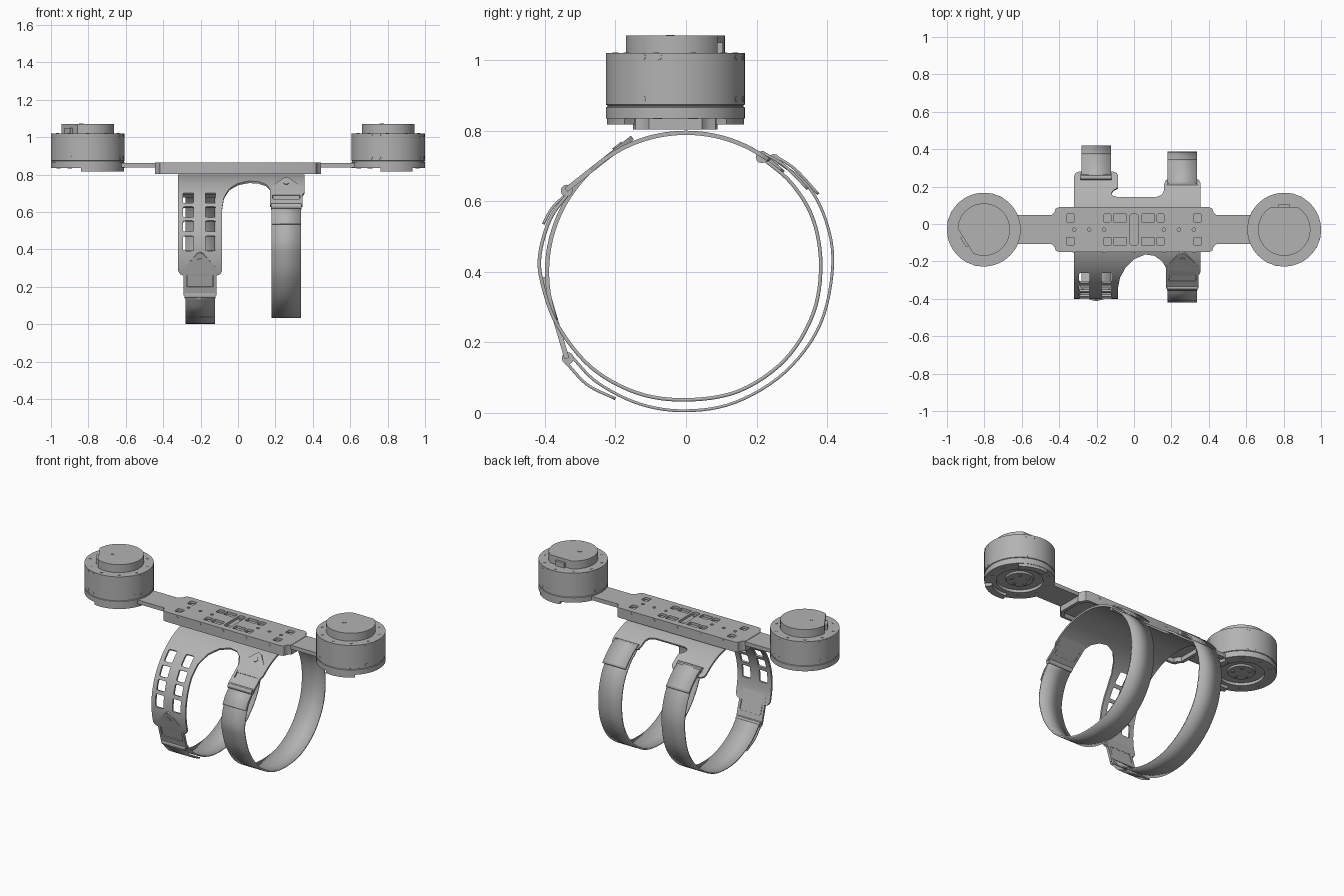
import bpy, bmesh, math
from math import sin, cos, pi, radians
from mathutils import Vector, Matrix

cube = bpy.data.objects.get("Cube")
if cube:
    bpy.data.objects.remove(cube, do_unlink=True)

grey = bpy.data.materials.new("plain_grey")
grey.use_nodes = True
grey.diffuse_color = (0.45, 0.45, 0.45, 1)
grey.node_tree.nodes["Principled BSDF"].inputs["Base Color"].default_value = (0.45, 0.45, 0.45, 1)


def finish(name, bm):
    bmesh.ops.remove_doubles(bm, verts=bm.verts, dist=1e-5)
    bmesh.ops.recalc_face_normals(bm, faces=bm.faces)
    mesh = bpy.data.meshes.new(name)
    bm.to_mesh(mesh)
    bm.free()
    mesh.materials.clear()
    mesh.materials.append(grey)
    ob = bpy.data.objects.new(name, mesh)
    bpy.context.scene.collection.objects.link(ob)
    bpy.ops.object.select_all(action='DESELECT')
    ob.select_set(True)
    bpy.context.view_layer.objects.active = ob
    bpy.ops.object.shade_smooth_by_angle(angle=radians(30))
    return ob


def sheet(name, outlines, low, high, place=None, cuts=()):
    """Solid flat sheet with holes (later outlines), optionally sliced and mapped."""
    cu = bpy.data.curves.new(name, 'CURVE')
    cu.dimensions = '2D'
    cu.fill_mode = 'BOTH'
    cu.extrude = (high - low) / 2
    for pts in outlines:
        sp = cu.splines.new('POLY')
        sp.points.add(len(pts) - 1)
        for p, (x, y) in zip(sp.points, pts):
            p.co = (x, y, 0, 1)
        sp.use_cyclic_u = True
    tmp = bpy.data.objects.new(name, cu)
    mesh = bpy.data.meshes.new_from_object(tmp)
    bm = bmesh.new()
    bm.from_mesh(mesh)
    bpy.data.objects.remove(tmp)
    bpy.data.meshes.remove(mesh)
    bmesh.ops.remove_doubles(bm, verts=bm.verts, dist=1e-5)
    for c in cuts:
        bmesh.ops.bisect_plane(bm, geom=bm.verts[:] + bm.edges[:] + bm.faces[:],
                               plane_co=(0, c, 0), plane_no=(0, 1, 0))
    for v in bm.verts:
        v.co.z += (low + high) / 2
        if place:
            v.co = place(*v.co)
    return finish(name, bm)


def rounded(cx, cy, w, h, r, n=4):
    pts = []
    for k, (sx, sy) in enumerate(((1, 1), (-1, 1), (-1, -1), (1, -1))):
        for i in range(n + 1):
            a = (k + i / n) * pi / 2
            pts.append((cx + sx * (w / 2 - r) + r * cos(a), cy + sy * (h / 2 - r) + r * sin(a)))
    return pts


def lathe(name, profile, cx, cy):
    bm = bmesh.new()
    vs = [bm.verts.new((r, 0, z)) for r, z in profile]
    es = [bm.edges.new(p) for p in zip(vs, vs[1:])]
    bmesh.ops.spin(bm, geom=vs + es, cent=(0, 0, 0), axis=(0, 0, 1), angle=2 * pi, steps=64)
    bmesh.ops.translate(bm, verts=bm.verts, vec=(cx, cy, 0))
    return finish(name, bm)


def discs(name, items, depth=0.008):
    """Small screw heads: (location, facing direction, radius)."""
    bm = bmesh.new()
    for loc, axis, r in items:
        m = Matrix.Translation(loc) @ Vector(axis).to_track_quat('Z', 'Y').to_matrix().to_4x4()
        bmesh.ops.create_cone(bm, cap_ends=True, segments=12, radius1=r, radius2=r, depth=depth, matrix=m)
    return finish(name, bm)


def smooth_path(p, n=6):
    p = [Vector(q) for q in p]
    e = [2 * p[0] - p[1]] + p + [2 * p[-1] - p[-2]]
    out = []
    for a, b, c, d in zip(e, e[1:], e[2:], e[3:]):
        for i in range(n):
            t = i / n
            out.append(0.5 * (2 * b + (c - a) * t + (2 * a - 5 * b + 4 * c - d) * t**2
                              + (3 * b - a - 3 * c + d) * t**3))
    return out + [p[-1]]


def ribbon(name, x, path, width=0.158, thick=0.008):
    bm = bmesh.new()
    rows = [[bm.verts.new((x + s * width / 2, q.x, q.y)) for s in (-1, 1)] for q in smooth_path(path)]
    for a, b in zip(rows, rows[1:]):
        bm.faces.new((a[0], a[1], b[1], b[0]))
    ob = finish(name, bm)
    mod = ob.modifiers.new("thickness", 'SOLIDIFY')
    mod.thickness = thick
    mod.offset = 0


# Motors, mirrored in place but with different cap and skirt directions
MY = -0.03
motor_profile = [(0, .842), (.075, .842), (.08, .852), (.13, .852), (.13, .835), (.197, .835), (.197, .866),
                 (.193, .868), (.193, .872), (.197, .874), (.197, 1.02), (0, 1.02)]
for side, cx, flat, dist, skirts in (("left", .803, 90, .12, ((-102, -48), (48, 102))),
                                     ("right", -.803, 212, .115, ((-101, 22),))):
    lathe(side + "_motor_body", motor_profile, cx, MY)
    # cap with one flat side and a connector in front of it
    f, half = radians(flat), math.acos(dist / .14)
    cap = [(cx + .14 * cos(f + half + i / 60 * (2 * pi - 2 * half)),
            MY + .14 * sin(f + half + i / 60 * (2 * pi - 2 * half))) for i in range(61)]
    sheet(side + "_motor_cap", [cap], 1.02, 1.07)
    turn = lambda x, y, z, f=f, cx=cx: Vector((cx + x * cos(f) - y * sin(f), MY + x * sin(f) + y * cos(f), z))
    sheet(side + "_motor_connector", [rounded(dist, 0, .03, .06, .003)], 1.02, 1.05, turn)
    for a0, a1 in skirts:
        arc = [radians(a0 + (a1 - a0) * i / 16) for i in range(17)]
        pts = [(cx + .194 * cos(a), MY + .194 * sin(a)) for a in arc]
        pts += [(cx + .155 * cos(a), MY + .155 * sin(a)) for a in reversed(arc)]
        sheet(side + "_motor_skirt", [pts], .817, .84)
    screws = []
    for i in range(10):
        a = i * pi / 5 + .3
        ring = lambda r, z: (cx + r * cos(a), MY + r * sin(a), z)
        screws += [(ring(.17, 1.018), (0, 0, 1), .008), (ring(.165, .837), (0, 0, 1), .011)]
        if i % 2:
            screws.append((ring(.05, .841), (0, 0, 1), .011))
    for a in [radians(q * 90 + d) for q in range(4) for d in (-14, -28)]:
        for z in (.89, 1.01):
            screws.append(((cx + .194 * cos(a), MY + .194 * sin(a), z), (cos(a), sin(a), 0), .009))
    screws.append(((cx - .035, MY - .015, 1.068), (0, 0, 1), .012))
    discs(side + "_motor_screws", screws)
    # arm joining the motor to the centre plate
    s = 1 if cx > 0 else -1
    sheet(side + "_arm", [rounded(s * .52, MY, .24, .155, .004)], .838, .862)

# Centre plate: pocketed top, solid middle, hollow rim below
half_plate = [(.40, .09), (.418, .083), (.424, .066), (.43, .056), (.444, .045)]
quarter = [(x, y - MY) for x, y in half_plate]
outline = quarter[::-1] + [(-x, y) for x, y in quarter]
outline = [(x, MY + y) for x, y in outline + [(-x, -y) for x, y in outline]]
pockets = [rounded(0, MY, .045, .165, .012)]
for sx in (-1, 1):
    for sy in (-1, 1):
        pockets += [rounded(sx * .075, MY + sy * .062, .07, .042, .004),
                    rounded(sx * .142, MY + sy * .062, .04, .042, .006),
                    rounded(sx * .34, MY + sy * .062, .042, .042, .006)]
    pockets += [rounded(sx * x, MY, .018, .018, .008) for x in (.16, .24, .32)]
sheet("plate_top", [outline] + pockets, .85, .865)
sheet("plate_middle", [outline], .83, .85)
inner = [(x * .955, MY + (y - MY) * .88) for x, y in outline]
sheet("plate_rim", [outline, inner], .803, .83)
discs("plate_screws", [((x, MY + s * .118, .85), (0, s, 0), .008)
                       for x in (-.32, -.16, 0, .16, .32) for s in (-1, 1)]
      + [((x, MY + s * .062, .853), (0, 0, 1), .012) for x in (-.34, -.142, 0, .142, .34) for s in (-1, 1)])

# Cuff: flat outline in (x, angle from the top), bent round the limb
CZ, R = .40, .388
cuff = [(.355, .70), (.345, .76), (.175, .76), (.17, .62), (.15, .52), (.11, .44), (.06, .42), (0, .49), (-.045, .62),
        (-.075, .8), (-.085, 1.0), (-.085, 1.86), (-.095, 1.91), (-.115, 1.93), (-.29, 1.93), (-.31, 1.91),
        (-.32, 1.86), (-.32, -.70), (-.313, -.75), (-.295, -.775), (-.11, -.775), (-.092, -.75), (-.085, -.70),
        (-.085, -.51), (-.11, -.47), (-.12, -.43), (-.115, -.39), (-.09, -.37), (.12, -.37), (.148, -.40),
        (.16, -.46), (.162, -.58), (.172, -.63), (.19, -.645), (.325, -.645), (.348, -.63), (.355, -.58)]
holes = [rounded(x, a, .056, h, .014) for x in (-.265, -.147)
         for a, h in ((.81, .19), (1.045, .165), (1.255, .155), (1.49, .2))]
sheet("cuff", [cuff] + holes, 0, .012,
      lambda x, a, t: Vector((x, -(R + t) * sin(a), CZ + (R + t) * cos(a))),
      [-.75 + i * .05 for i in range(54)])

# Straps, with folded tails
LX, RX = .258, -.203
ribbon("left_strap", LX, [(-.335, .62), (-.385, .55), (-.414, .45), (-.408, .37), (-.365, .25), (-.27, .13),
                          (-.14, .057), (0, .037), (.15, .062), (.28, .15), (.36, .28), (.382, .42),
                          (.36, .55), (.3, .65), (.22, .72)], thick=.01)
ribbon("right_strap", RX, [(-.325, .16), (-.25, .085), (-.13, .025), (0, .006), (.14, .03), (.28, .115),
                           (.38, .25), (.416, .42), (.395, .55), (.34, .65), (.255, .715)])
ribbon("left_front_tail", LX, [(-.345, .615), (-.38, .58), (-.405, .535)])
ribbon("right_front_tail", RX, [(-.342, .145), (-.28, .08), (-.2, .04)])
ribbon("left_back_tail", LX, [(.215, .74), (.28, .7), (.345, .635)])
ribbon("right_back_tail", RX, [(.25, .73), (.31, .69), (.375, .62)])


# Buckles: pointed tab with a window, a roller and a rivet
def roller(name, x, y, z, width=.165, r=.017):
    discs(name, [((x, y, z), (1, 0, 0), r)], width)


def tab(name, x, start, end):
    p, q = Vector(start), Vector(end)
    d = (q - p).normalized()
    n = Vector((d.y, -d.x))
    n = n if n.x < 0 else -n
    L = (q - p).length
    place = lambda u, v, t: Vector((x + u, *(p + d * v + n * t)))
    shape = [(-.015, .006), (0, 0), (.015, .006), (.08, .08), (.088, .095), (.088, L), (-.088, L), (-.088, .095), (-.08, .08)]
    sheet(name + "_tab", [shape, rounded(0, .155, .145, .07, .006)], -.004, .01, place)
    sheet(name + "_strap_fold", [rounded(0, .165, .14, .13, .004)], -.003, .004, place)
    discs(name + "_rivet", [(place(0, .048, .01), (0, *n), .016)])
    roller(name + "_roller", x, *end)


tab("left_front_buckle", LX, (-.15, .778), (-.338, .63))
tab("right_front_buckle", RX, (-.402, .385), (-.335, .155))
roller("left_back_roller", LX, .215, .725)
roller("right_back_roller", RX, .25, .717)
